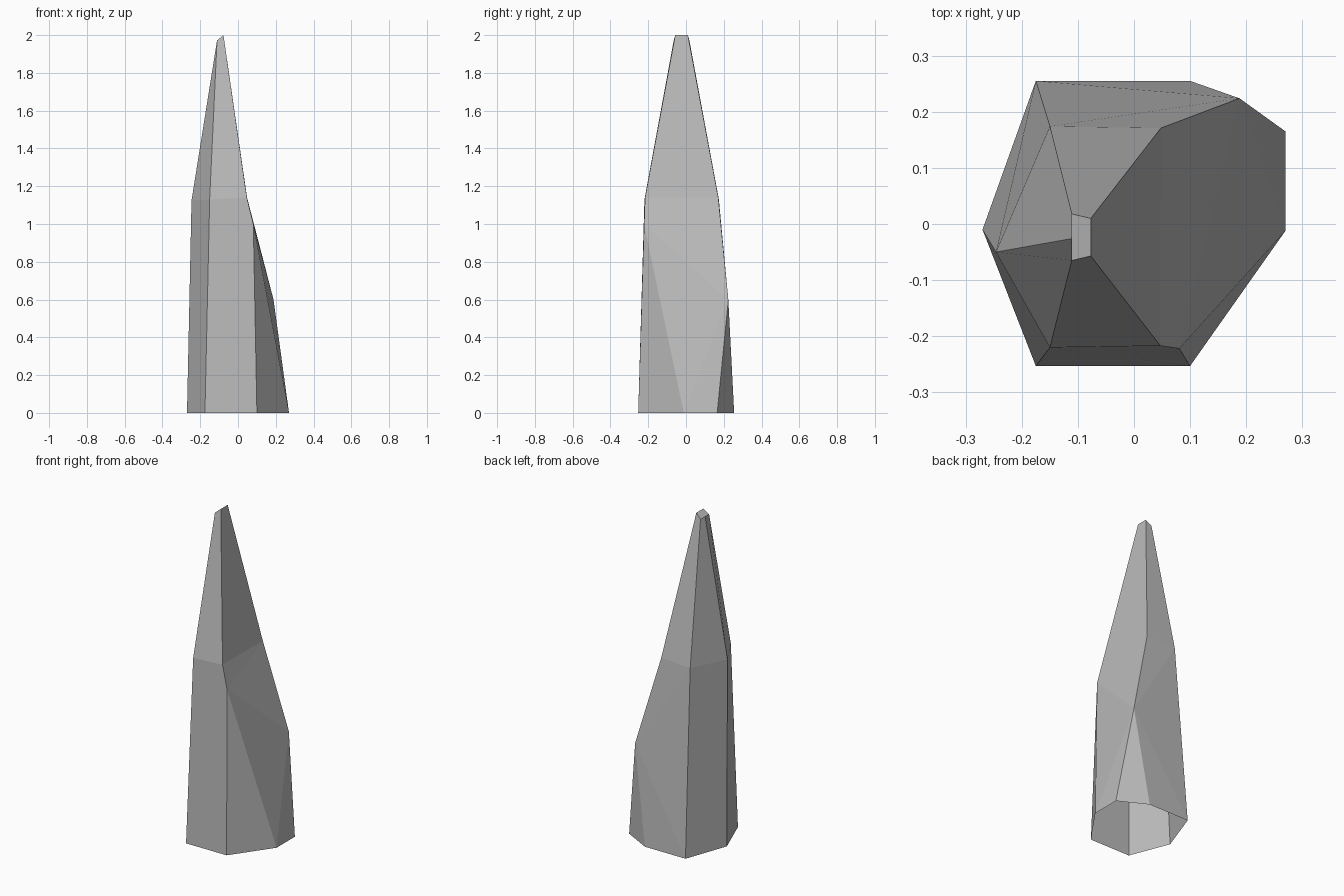
import bpy
import bmesh

cube = bpy.data.objects.get("Cube")
if cube:
    bpy.data.objects.remove(cube, do_unlink=True)

# Stone colour
stone = bpy.data.materials.new("grey_stone")
stone.use_nodes = True
grey = (0.5, 0.5, 0.5, 1)
stone.diffuse_color = grey
stone.node_tree.nodes["Principled BSDF"].inputs["Base Color"].default_value = grey

bm = bmesh.new()


def ring(points):
    return [bm.verts.new(p) for p in points]


# Open foot, counter-clockwise from the left-hand tip
west, front_w, front_e, east_f, east_b, back_e, back_w = ring([
    (-0.27, -0.01, 0), (-0.175, -0.253, 0), (0.10, -0.253, 0), (0.27, -0.012, 0),
    (0.27, 0.165, 0), (0.10, 0.255, 0), (-0.175, 0.255, 0)])

# Shoulder ring where the sides start to taper
sh_west, sh_front_w, sh_front_e, sh_back_e, sh_back_w = shoulder = ring([
    (-0.246, -0.05, 1.125), (-0.15, -0.22, 1.13), (0.047, -0.217, 1.14),
    (0.048, 0.171, 1.14), (-0.15, 0.174, 1.13)])

# Corners of the sloping break on the east side
chip_front, chip_back = ring([(0.081, -0.222, 1.0), (0.188, 0.224, 0.6)])

# Small slanted tip
tip = ring([(-0.111, -0.026, 1.972), (-0.111, -0.065, 1.972), (-0.077, -0.057, 2.0),
            (-0.077, 0.01, 2.0), (-0.111, 0.018, 1.972)])

# Lower body
for face in (
        (west, front_w, sh_front_w, sh_west),
        (front_w, front_e, chip_front, sh_front_e, sh_front_w),
        (front_e, east_f, chip_front),
        (east_f, chip_back, chip_front),
        (east_f, east_b, chip_back),
        (east_b, back_e, chip_back),
        (chip_front, chip_back, sh_back_e),
        (chip_front, sh_back_e, sh_front_e),
        (back_e, back_w, chip_back),
        (back_w, sh_back_w, chip_back),
        (chip_back, sh_back_w, sh_back_e),
        (back_w, west, sh_west, sh_back_w)):
    bm.faces.new(face)

# Tapering spire and its cap
count = len(tip)
for i in range(count):
    j = (i + 1) % count
    bm.faces.new((shoulder[i], shoulder[j], tip[j], tip[i]))
bm.faces.new(tip)

mesh = bpy.data.meshes.new("stone_spire")
bm.to_mesh(mesh)
bm.free()
mesh.materials.append(stone)
spire = bpy.data.objects.new("stone_spire", mesh)
bpy.context.collection.objects.link(spire)
